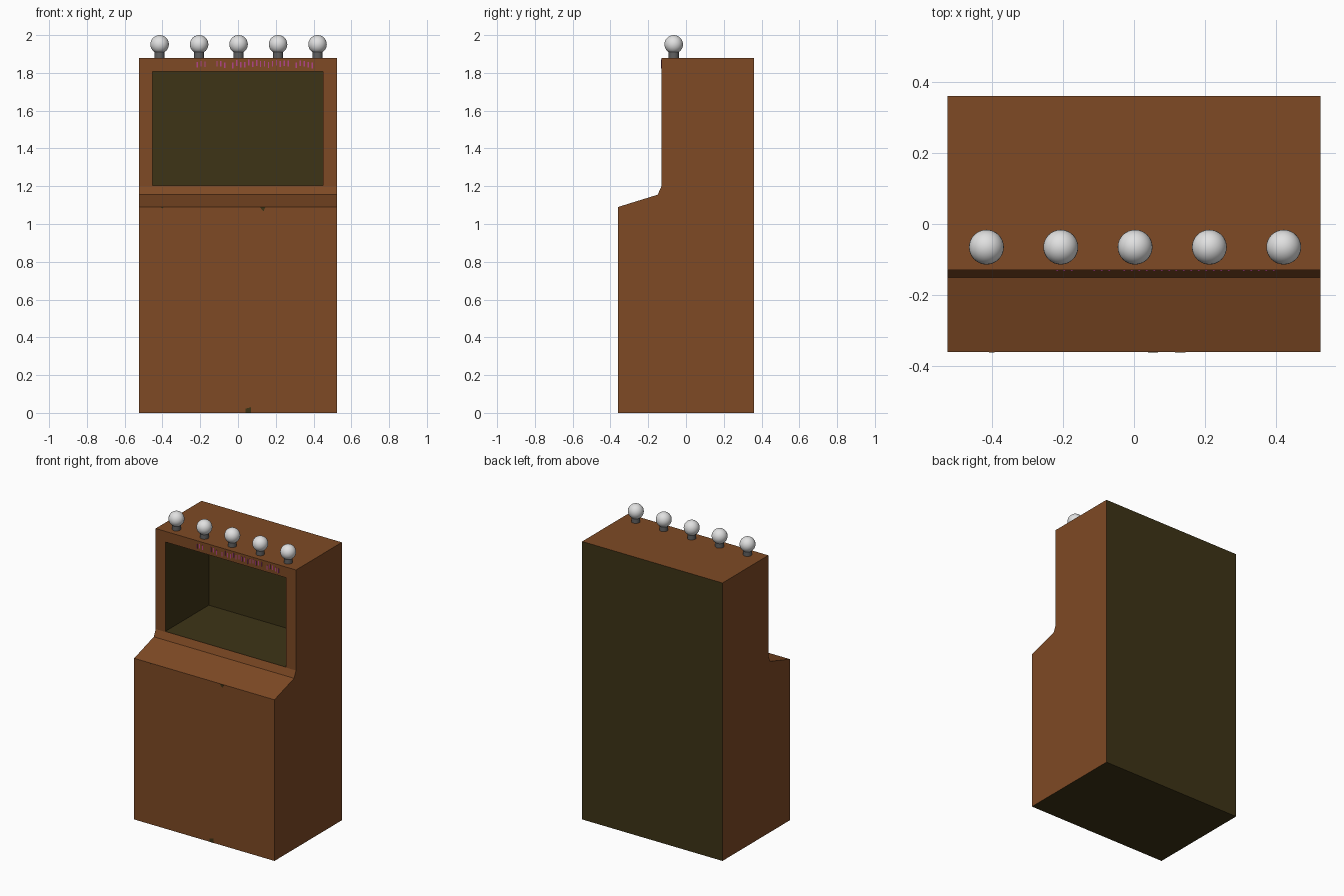
import bpy, bmesh, math, random
from mathutils import Matrix, Vector

if "Cube" in bpy.data.objects:
    bpy.data.objects.remove(bpy.data.objects["Cube"])


def material(name, rgb):
    m = bpy.data.materials.new(name)
    m.diffuse_color = (*rgb, 1)
    m.use_nodes = True
    m.node_tree.nodes["Principled BSDF"].inputs["Base Color"].default_value = m.diffuse_color
    return m


WOOD = material("warm wood", (0.21, 0.068, 0.018))
OLIVE = material("dark olive", (0.048, 0.034, 0.008))
GLASS = material("pale bulb", (0.75, 0.75, 0.75))
METAL = material("grey socket", (0.12, 0.12, 0.12))
PINK = material("pink paint", (0.45, 0.06, 0.25))


def finish(bm, name, *mats):
    bmesh.ops.recalc_face_normals(bm, faces=bm.faces)
    me = bpy.data.meshes.new(name)
    bm.to_mesh(me)
    bm.free()
    for m in mats:
        me.materials.append(m)
    ob = bpy.data.objects.new(name, me)
    bpy.context.collection.objects.link(ob)
    return ob


def add_box(bm, lo, hi):
    lo, hi = Vector(lo), Vector(hi)
    size = hi - lo
    mat = Matrix.Translation((lo + hi) / 2) @ Matrix.Diagonal((*size, 1))
    bmesh.ops.create_cube(bm, size=1, matrix=mat)


# Cabinet: side profile extruded across the width
profile = [(-0.36, 0), (-0.36, 1.09), (-0.15, 1.155), (-0.13, 1.2),
           (-0.13, 1.88), (0.36, 1.88), (0.36, 0)]
bm = bmesh.new()
side = bm.faces.new([bm.verts.new((-0.525, y, z)) for y, z in profile])
ext = bmesh.ops.extrude_face_region(bm, geom=[side], use_keep_orig=True)
bmesh.ops.translate(bm, vec=(1.05, 0, 0),
                    verts=[v for v in ext["geom"] if isinstance(v, bmesh.types.BMVert)])
bmesh.ops.recalc_face_normals(bm, faces=bm.faces)
# Back and underside are unpainted olive
for f in bm.faces:
    f.material_index = 1 if f.normal.y > 0.9 or f.normal.z < -0.9 else 0
cabinet = finish(bm, "cabinet", WOOD, OLIVE)

# Screen recess cut into the upper front
bm = bmesh.new()
add_box(bm, (-0.453, -0.4, 1.203), (0.45, 0.335, 1.808))
for f in bm.faces:
    f.material_index = 1
cutter = finish(bm, "recess_cutter", WOOD, OLIVE)
cutter.hide_render = True
mod = cabinet.modifiers.new("recess", 'BOOLEAN')
mod.operation = 'DIFFERENCE'
mod.solver = 'EXACT'
mod.object = cutter
bpy.context.view_layer.objects.active = cabinet
bpy.ops.object.modifier_apply(modifier=mod.name)
bpy.data.objects.remove(cutter)

# Row of bulbs in sockets along the top
for i in range(5):
    x = -0.415 + i * 0.209
    bm = bmesh.new()
    bmesh.ops.create_cone(bm, cap_ends=True, segments=24, radius1=0.027, radius2=0.027,
                          depth=0.05, matrix=Matrix.Translation((x, -0.065, 1.9)))
    sockets = finish(bm, f"bulb_socket_{i + 1}", METAL)
    bm = bmesh.new()
    bmesh.ops.create_uvsphere(bm, u_segments=32, v_segments=16, radius=0.049,
                              matrix=Matrix.Translation((x, -0.065, 1.951)))
    bulb = finish(bm, f"bulb_{i + 1}", GLASS)
    for ob in (sockets, bulb):
        ob.select_set(True)
bpy.context.view_layer.objects.active = bulb
bpy.ops.object.shade_smooth_by_angle(angle=math.radians(40))

# Abstract pink flecks on the header strip
random.seed(3)
bm = bmesh.new()
for i in range(30):
    if i in (3, 4, 8, 24):
        continue
    x, z = -0.22 + i * 0.021, 1.847 + random.uniform(-0.008, 0.008)
    add_box(bm, (x, -0.132, z - 0.015), (x + 0.007, -0.129, z + 0.015))
finish(bm, "header_flecks", PINK)

# Small chips worn out of the front panel edges
bm = bmesh.new()
for pts in ([(0.115, 1.09), (0.145, 1.09), (0.135, 1.066)],
            [(-0.408, 1.09), (-0.392, 1.09), (-0.4, 1.082)],
            [(0.04, 0), (0.068, 0), (0.068, 0.03), (0.04, 0.022)]):
    f = bm.faces.new([bm.verts.new((x, -0.361, z)) for x, z in pts])
    e = bmesh.ops.extrude_face_region(bm, geom=[f], use_keep_orig=True)
    bmesh.ops.translate(bm, vec=(0, 0.002, 0),
                        verts=[v for v in e["geom"] if isinstance(v, bmesh.types.BMVert)])
finish(bm, "panel_chips", OLIVE)
